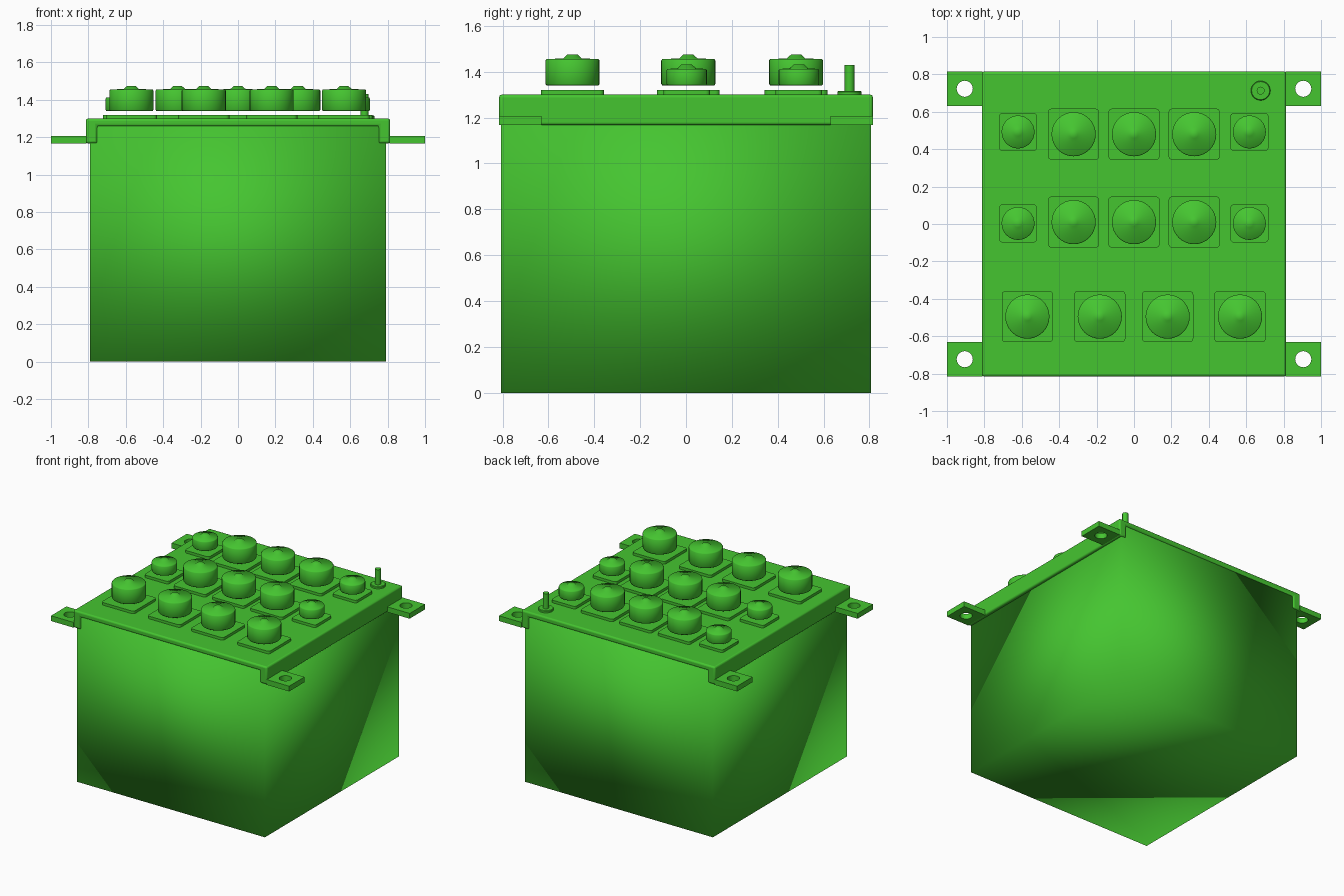
import bpy, bmesh, math

cube = bpy.data.objects.get("Cube")
if cube:
    bpy.data.objects.remove(cube, do_unlink=True)

green = bpy.data.materials.new("bright green")
green.use_nodes = True
colour = (0.06, 0.56, 0.03, 1)
green.diffuse_color = colour
green.node_tree.nodes["Principled BSDF"].inputs["Base Color"].default_value = colour


def finish(name, bm, bevel=0, smooth_angle=40):
    """Turn a bmesh into a shaded object, optionally with rounded edges."""
    bmesh.ops.recalc_face_normals(bm, faces=bm.faces[:])
    mesh = bpy.data.meshes.new(name)
    bm.to_mesh(mesh)
    bm.free()
    mesh.materials.append(green)
    obj = bpy.data.objects.new(name, mesh)
    bpy.context.collection.objects.link(obj)
    if bevel:
        mod = obj.modifiers.new("rounded edges", "BEVEL")
        mod.width, mod.segments = bevel, 3
    bpy.ops.object.select_all(action="DESELECT")
    obj.select_set(True)
    bpy.context.view_layer.objects.active = obj
    if smooth_angle >= 180:
        bpy.ops.object.shade_smooth()
    else:
        bpy.ops.object.shade_smooth_by_angle(angle=math.radians(smooth_angle))
    return obj


def add_box(name, x, y, z0, z1, width, depth, round_corners=0, smooth_angle=40):
    bm = bmesh.new()
    bmesh.ops.create_cube(bm, size=1)
    for v in bm.verts:
        v.co = (x + v.co.x * width, y + v.co.y * depth, z0 + (v.co.z + 0.5) * (z1 - z0))
    if round_corners:
        upright = [e for e in bm.edges if abs(e.verts[0].co.z - e.verts[1].co.z) > 0.001]
        bmesh.ops.bevel(bm, geom=upright, offset=round_corners, segments=4,
                        profile=0.5, affect="EDGES")
    return finish(name, bm, 0, smooth_angle)


def add_lathe(name, x, y, profile, sides=32, smooth_angle=40):
    """Spin (radius, height) points around a vertical axis and cap the ends."""
    bm = bmesh.new()
    rings = [[bm.verts.new((x + r * math.cos(math.tau * i / sides),
                            y + r * math.sin(math.tau * i / sides), z))
              for i in range(sides)] for r, z in profile]
    for low, high in zip(rings, rings[1:]):
        for i in range(sides):
            j = (i + 1) % sides
            bm.faces.new((low[i], low[j], high[j], high[i]))
    bm.faces.new(rings[0][::-1])
    bm.faces.new(rings[-1])
    return finish(name, bm, 0, smooth_angle)


def add_tab(name, x, y, z0, z1, half_x, half_y, hole, sides=32):
    """Rectangular lug with a round bolt hole."""
    bm = bmesh.new()
    loops = []
    for i in range(sides):
        a = math.tau * i / sides
        c, s = math.cos(a), math.sin(a)
        m = max(abs(c), abs(s))
        edge = (x + c / m * half_x, y + s / m * half_y)
        rim = (x + c * hole, y + s * hole)
        loops.append([bm.verts.new((*p, z)) for p, z in
                      ((edge, z0), (edge, z1), (rim, z1), (rim, z0))])
    for i in range(sides):
        a, b = loops[i], loops[(i + 1) % sides]
        for k in range(4):
            n = (k + 1) % 4
            bm.faces.new((a[k], b[k], b[n], a[n]))
    return finish(name, bm)


# Main housing with soft shading
add_box("housing", 0, 0, 0, 1.262, 1.58, 1.612, smooth_angle=180)

# Lid: a shallow channel whose sides fold down over the housing
bm = bmesh.new()
outline = [(0.813, 1.3), (0.813, 1.167), (0.752, 1.167), (0.752, 1.26)]
outline += [(-x, z) for x, z in reversed(outline)]
front = bm.faces.new([bm.verts.new((x, -0.815, z)) for x, z in outline])
extruded = bmesh.ops.extrude_face_region(bm, geom=[front], use_keep_orig=True)
moved = [v for v in extruded["geom"] if isinstance(v, bmesh.types.BMVert)]
bmesh.ops.translate(bm, vec=(0, 1.63, 0), verts=moved)
finish("lid", bm, bevel=0.012)

# Mounting tabs at the four corners
for side, sx in (("left", 1), ("right", -1)):
    for end, sy in (("front", -1), ("back", 1)):
        add_tab(f"mounting_tab_{end}_{side}", sx * 0.905, sy * 0.723,
                1.167, 1.207, 0.095, 0.092, 0.043)


def add_knob(index, x, y, radius, top, plate):
    add_box(f"knob_plate_{index}", x, y, 1.295, 1.32, plate, plate, 0.02)
    profile = [(radius * 0.96, 1.34), (radius, 1.347), (radius, top - 0.006),
               (radius * 0.96, top), (0.04, top + 0.003), (0.022, top + 0.02)]
    add_lathe(f"knob_{index}", x, y, profile, smooth_angle=70)


# Knobs: two mixed rows and a front row of large ones
large = dict(radius=0.118, top=1.455, plate=0.274)
small = dict(radius=0.088, top=1.412, plate=0.204)
spots = [(x, -0.495, large) for x in (-0.57, -0.183, 0.18, 0.567)]
for large_y, small_y in ((0.01, 0.003), (0.48, 0.492)):
    spots += [(x, large_y, large) for x in (-0.323, 0, 0.322)]
    spots += [(x, small_y, small) for x in (-0.62, 0.617)]
for index, (x, y, size) in enumerate(spots, 1):
    add_knob(index, x, y, **size)

# Indicator pin with its collar
add_lathe("pin_collar", 0.677, 0.713, [(0.052, 1.295), (0.052, 1.312), (0.048, 1.316)])
add_lathe("pin", 0.677, 0.713, [(0.021, 1.3), (0.021, 1.43)], sides=16)
